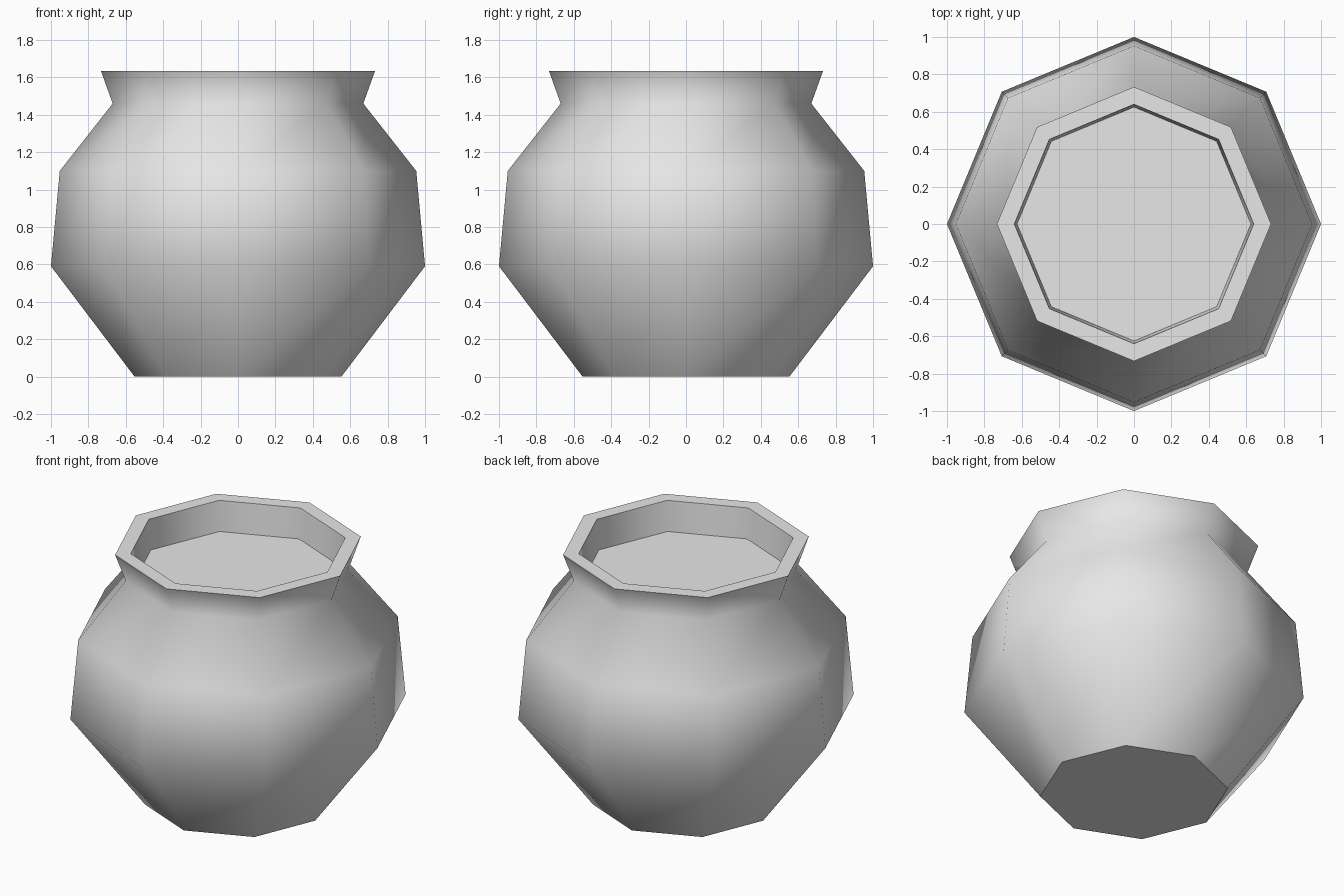
import bpy, bmesh, math

cube = bpy.data.objects.get("Cube")
if cube:
    bpy.data.objects.remove(cube, do_unlink=True)

SIDES = 8

# One plain grey for the whole pot
grey = bpy.data.materials.new("light_grey")
grey.use_nodes = True
color = (0.8, 0.8, 0.8, 1.0)
grey.diffuse_color = color
grey.node_tree.nodes["Principled BSDF"].inputs["Base Color"].default_value = color


def add_ring(bm, radius, z):
    """Octagon with corners on the axes."""
    step = math.tau / SIDES
    return [bm.verts.new((radius * math.cos(i * step), radius * math.sin(i * step), z))
            for i in range(SIDES)]


def finish(bm, name):
    """Smooth the faces and turn the mesh into an object."""
    for face in bm.faces:
        face.smooth = True
    mesh = bpy.data.meshes.new(name)
    bm.to_mesh(mesh)
    bm.free()
    mesh.materials.append(grey)
    obj = bpy.data.objects.new(name, mesh)
    bpy.context.collection.objects.link(obj)
    return obj


# Pot wall: base, belly, shoulder, neck, outer lip, inner lip, inner floor
profile = [(0.553, 0), (1.0, 0.59), (0.953, 1.1), (0.67, 1.46),
           (0.733, 1.635), (0.64, 1.635), (0.625, 1.44)]
sharp_rings = {0, 4, 5, 6}

bm = bmesh.new()
rings = [add_ring(bm, r, z) for r, z in profile]
for low, high in zip(rings, rings[1:]):
    for i in range(SIDES):
        j = (i + 1) % SIDES
        bm.faces.new((low[i], low[j], high[j], high[i]))

# Closed base and shallow inner floor
bm.faces.new(rings[0][::-1])
bm.faces.new(rings[-1])

# Crisp creases at the base, lip and floor
for index in sharp_rings:
    ring = rings[index]
    for i in range(SIDES):
        bm.edges.get((ring[i], ring[(i + 1) % SIDES])).smooth = False

finish(bm, "pot")
